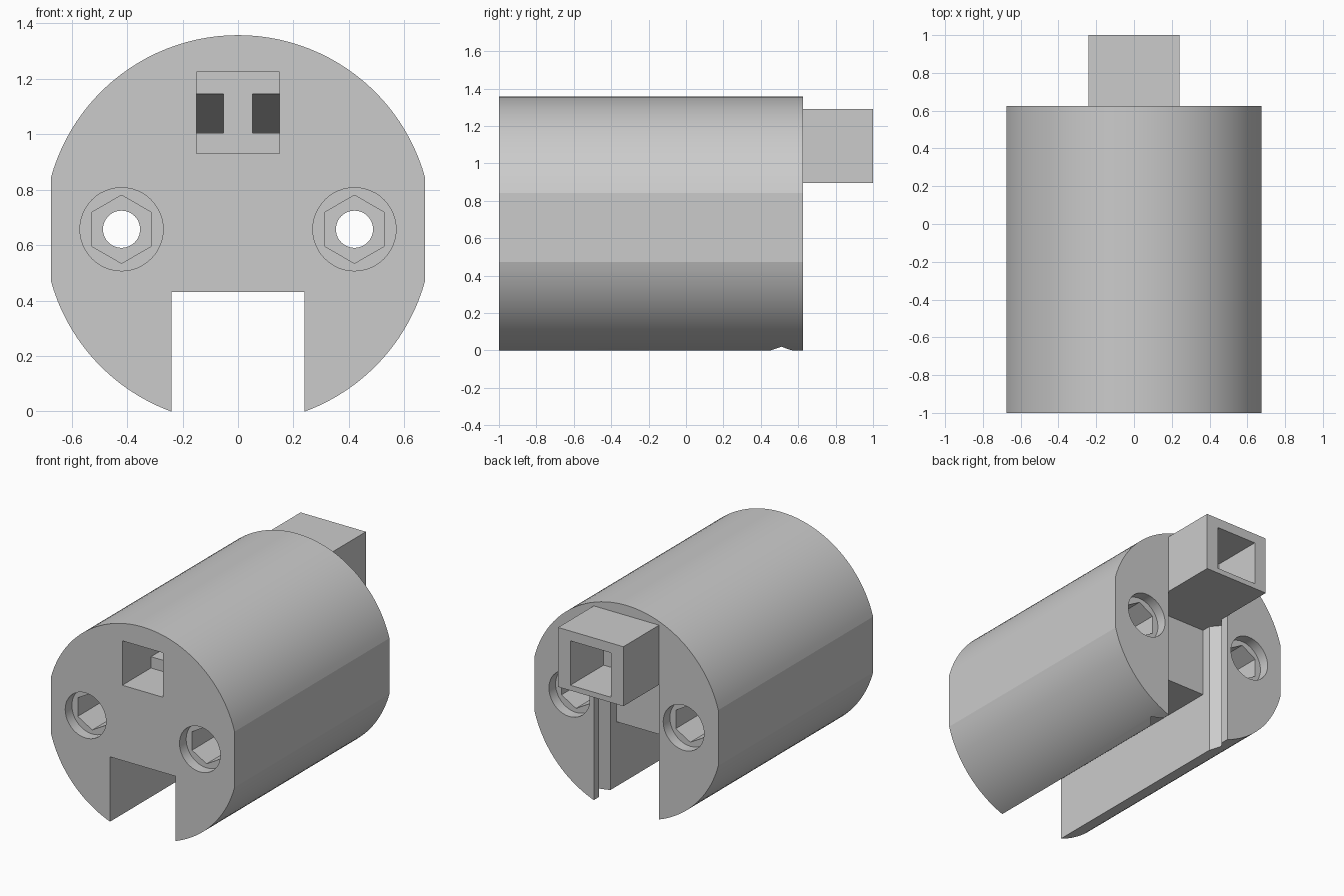
import bpy, bmesh, math
from mathutils import Vector

cube = bpy.data.objects.get("Cube")
if cube:
    bpy.data.objects.remove(cube, do_unlink=True)

grey = bpy.data.materials.new("light_grey")
grey.use_nodes = True
colour = (0.6, 0.6, 0.6, 1)
grey.diffuse_color = colour
grey.node_tree.nodes["Principled BSDF"].inputs["Base Color"].default_value = colour

RADIUS, MID = 0.70, 0.657
FLAT = 0.675
FRONT, BACK = -1.0, 0.625


def prism(name, points, sweep):
    """Solid made by sweeping a closed polygon along a vector."""
    bm = bmesh.new()
    face = bm.faces.new([bm.verts.new(p) for p in points])
    new = bmesh.ops.extrude_face_region(bm, geom=[face])["geom"]
    bmesh.ops.translate(bm, vec=Vector(sweep),
                        verts=[g for g in new if isinstance(g, bmesh.types.BMVert)])
    bmesh.ops.recalc_face_normals(bm, faces=bm.faces)
    mesh = bpy.data.meshes.new(name)
    bm.to_mesh(mesh)
    bm.free()
    mesh.materials.append(grey)
    obj = bpy.data.objects.new(name, mesh)
    bpy.context.collection.objects.link(obj)
    return obj


def box(name, x, y, z):
    """Box from (low, high) ranges."""
    pts = [(x[0], y[0], z[0]), (x[1], y[0], z[0]), (x[1], y[0], z[1]), (x[0], y[0], z[1])]
    return prism(name, pts, (0, y[1] - y[0], 0))


def rod(name, x, radius, sides, y0, y1):
    """Regular rod along y, with a corner pointing up."""
    turns = [math.tau * i / sides for i in range(sides)]
    pts = [(x + radius * math.sin(t), y0, MID + radius * math.cos(t)) for t in turns]
    return prism(name, pts, (0, y1 - y0, 0))


def combine(target, tool, operation="DIFFERENCE"):
    mod = target.modifiers.new(operation.lower(), "BOOLEAN")
    mod.operation, mod.solver, mod.object = operation, "EXACT", tool
    bpy.context.view_layer.objects.active = target
    bpy.ops.object.modifier_apply(modifier=mod.name)
    bpy.data.objects.remove(tool, do_unlink=True)


# Round body with a flat on each side
start = math.acos(FLAT / RADIUS)
steps = 48
profile = []
for base in (0, math.pi):
    for i in range(steps + 1):
        a = base + start + (math.pi - 2 * start) * i / steps
        profile.append((RADIUS * math.cos(a), FRONT, MID + RADIUS * math.sin(a)))
body = prism("slotted_body", profile, (0, BACK - FRONT, 0))

# Long slot underneath
combine(body, box("long_slot", (-0.24, 0.24), (-1.2, 0.8), (-0.2, 0.43)))

# Taller slot at the back, with a V groove in each wall
half = [(0.24, 0.388), (0.24, 0.45), (0.29, 0.51), (0.24, 0.57), (0.24, 0.8)]
outline = half + [(-x, y) for x, y in reversed(half)]
combine(body, prism("tall_slot", [(x, y, -0.2) for x, y in outline], (0, 0, 1.095)))

# Square tube at the back
combine(body, box("square_tube", (-0.24, 0.24), (0.5, 1.0), (0.895, 1.29)), "UNION")

# Square sockets at both ends
socket_x, socket_z = (-0.15, 0.15), (0.93, 1.225)
combine(body, box("front_socket", socket_x, (-1.2, -0.7), socket_z))
combine(body, box("back_socket", socket_x, (0.65, 1.2), socket_z))

for side in (-1, 1):
    # Tapered channel behind the front socket
    inner, outer = 0.053 * side, 0.15 * side
    wedge = [(inner, -0.72, 1.005), (inner, -0.72, 1.147), (inner, 0.5, 1.005)]
    combine(body, prism("channel", wedge, (outer - inner, 0, 0)))
    # Bolt bore, with a hex pocket and a round recess at each end
    x = 0.42 * side
    combine(body, rod("bore", x, 0.067, 48, -1.2, 0.8))
    for end, inward in ((FRONT, 1), (BACK, -1)):
        outside = end - 0.1 * inward
        combine(body, rod("hex_pocket", x, 0.123, 6, outside, end + 0.3 * inward))
        combine(body, rod("round_recess", x, 0.15, 48, outside, end + 0.07 * inward))

# Smooth curves, sharp corners
bpy.ops.object.select_all(action="DESELECT")
body.select_set(True)
bpy.context.view_layer.objects.active = body
bpy.ops.object.shade_smooth_by_angle(angle=math.radians(12))
